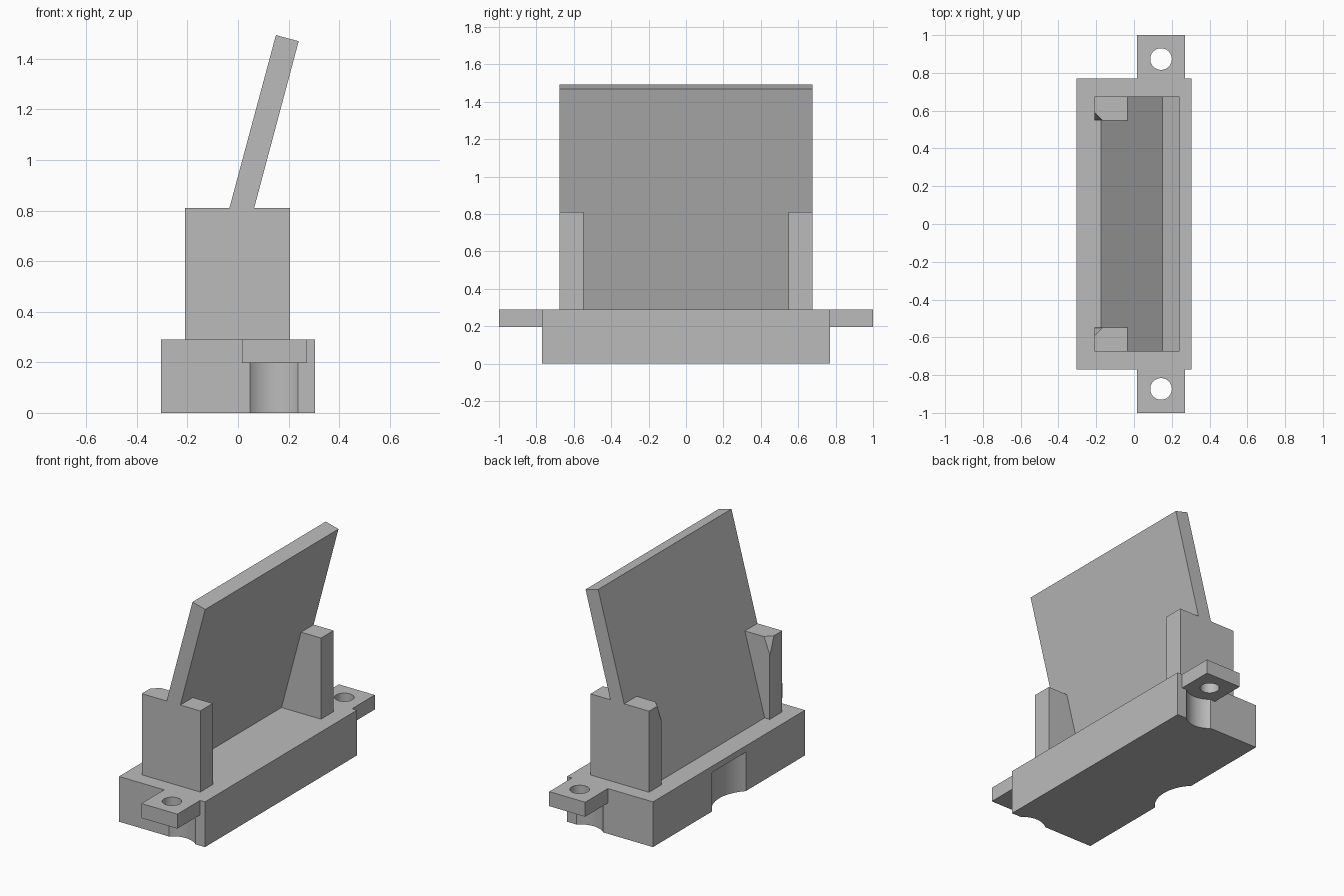
import bpy
import bmesh
import math
from mathutils import Matrix

cube = bpy.data.objects.get("Cube")
if cube:
    bpy.data.objects.remove(cube, do_unlink=True)

grey = bpy.data.materials.new("plain grey")
grey.use_nodes = True
colour = (0.5, 0.5, 0.5, 1)
grey.diffuse_color = colour
grey.node_tree.nodes["Principled BSDF"].inputs["Base Color"].default_value = colour


def make(name, bm):
    bmesh.ops.recalc_face_normals(bm, faces=bm.faces)
    mesh = bpy.data.meshes.new(name)
    bm.to_mesh(mesh)
    bm.free()
    mesh.materials.append(grey)
    obj = bpy.data.objects.new(name, mesh)
    bpy.context.collection.objects.link(obj)
    return obj


def box(name, x, y, z):
    bm = bmesh.new()
    bmesh.ops.create_cube(bm, size=1)
    for v in bm.verts:
        for i, (a, b) in enumerate((x, y, z)):
            v.co[i] = a if v.co[i] < 0 else b
    return make(name, bm)


def cylinder(name, centre, radius, depth, tilt=0, sides=64, tip=None):
    bm = bmesh.new()
    bmesh.ops.create_cone(bm, cap_ends=True, segments=sides, depth=depth,
                          radius1=radius if tip is None else tip, radius2=radius)
    bm.transform(Matrix.Translation(centre) @ Matrix.Rotation(tilt, 4, "Y"))
    return make(name, bm)


def cut(target, cutters):
    for cutter in cutters:
        mod = target.modifiers.new("cut", "BOOLEAN")
        mod.operation = "DIFFERENCE"
        mod.solver = "EXACT"
        mod.object = cutter
        bpy.ops.object.select_all(action="DESELECT")
        bpy.context.view_layer.objects.active = target
        target.select_set(True)
        bpy.ops.object.modifier_apply(modifier=mod.name)
        bpy.data.objects.remove(cutter, do_unlink=True)
    bpy.ops.object.shade_smooth_by_angle(angle=math.radians(30))


TOP, POST_TOP, LEAN = 0.29, 0.81, math.radians(15)

# Base block with a shallow side recess and screw clearances at both ends
base = box("base", (-0.305, 0.305), (-0.77, 0.77), (0, TOP))
cut(base, [cylinder("side_cutter", (-0.476, 0, 0.05), 0.241, 0.4)]
    + [cylinder("end_cutter", (0.143, s * 0.87, 0), 0.138, 0.4) for s in (-1, 1)])

for s, side in ((-1, "front"), (1, "back")):
    # Mounting tabs with screw holes
    tab = box(side + "_tab", (0.015, 0.27), sorted((s * 0.77, s)), (0.197, TOP))
    cut(tab, [cylinder("screw_cutter", (0.143, s * 0.873, TOP), 0.057, 0.6)])

    # Upright posts with a small tapered nick in the inner top corner
    post = box(side + "_post", (-0.21, 0.205), sorted((s * 0.548, s * 0.675)),
               (TOP, POST_TOP))
    nick = cylinder("nick_cutter", (-0.21, s * 0.55, 0.76), 0.045, 0.12,
                    sides=4, tip=0)
    cut(post, [nick])

# Leaning plate, extruded from its side profile
bm = bmesh.new()
profile = [(-0.174, TOP), (-0.075, TOP), (0.24, 1.47), (0.15, 1.494)]
face = bm.faces.new([bm.verts.new((x, -0.675, z)) for x, z in profile])
ext = bmesh.ops.extrude_face_region(bm, geom=[face])
bmesh.ops.translate(bm, vec=(0, 1.35, 0),
                    verts=[g for g in ext["geom"] if isinstance(g, bmesh.types.BMVert)])
plate = make("leaning_plate", bm)

# Central opening, two bolt holes, and clearance for the posts
holes = [cylinder("hole_cutter", (0.03, y, 0.86), r, 0.5, LEAN + math.pi / 2)
         for y, r in ((0, 0.172), (-0.26, 0.047), (0.26, 0.047))]
slots = [box("post_cutter", (-0.4, 0.4), sorted((s * 0.548, s * 0.8)), (0.1, POST_TOP))
         for s in (-1, 1)]
cut(plate, holes + slots)
